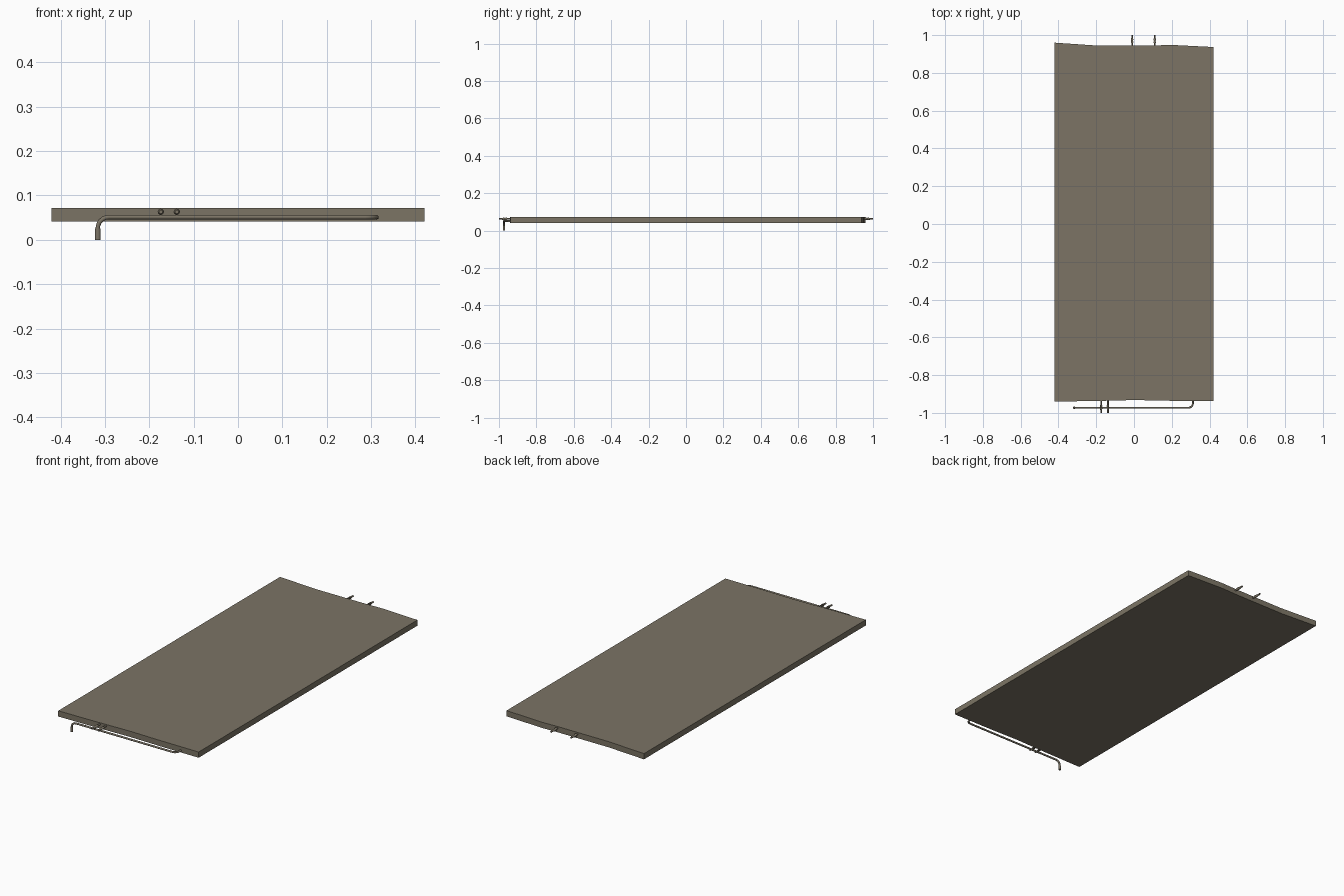
import bpy, bmesh, math
from mathutils import Vector, Matrix

if "Cube" in bpy.data.objects:
    bpy.data.objects.remove(bpy.data.objects["Cube"])

mat = bpy.data.materials.new("taupe")
mat.diffuse_color = (0.20, 0.175, 0.13, 1)
mat.use_nodes = True
mat.node_tree.nodes["Principled BSDF"].inputs["Base Color"].default_value = mat.diffuse_color

def add_mesh(name, bm, smooth=True):
    bmesh.ops.recalc_face_normals(bm, faces=bm.faces)
    me = bpy.data.meshes.new(name)
    bm.to_mesh(me)
    bm.free()
    ob = bpy.data.objects.new(name, me)
    bpy.context.collection.objects.link(ob)
    me.materials.append(mat)
    if smooth:
        bpy.context.view_layer.objects.active = ob
        ob.select_set(True)
        bpy.ops.object.shade_smooth_by_angle(angle=math.radians(35))
        ob.select_set(False)
    return ob

def lathe(name, profile, base, axis, sides=16):
    """Revolve (radius, distance) pairs around an axis, with closed ends."""
    bm = bmesh.new()
    rot = Vector(axis).to_track_quat('Z', 'Y').to_matrix()
    rings = []
    for r, d in profile:
        rings.append([bm.verts.new(Vector(base) + rot @ Vector((
            r * math.cos(2 * math.pi * i / sides),
            r * math.sin(2 * math.pi * i / sides), d))) for i in range(sides)])
    for a, b in zip(rings, rings[1:]):
        for i in range(sides):
            j = (i + 1) % sides
            bm.faces.new((a[i], a[j], b[j], b[i]))
    bm.faces.new(rings[0])
    bm.faces.new(rings[-1])
    return add_mesh(name, bm)

# Flat panel with gently bent ends
outline = [(-0.42, -0.94), (-0.2, -0.937), (0, -0.932), (0.2, -0.936), (0.42, -0.937),
           (0.42, 0.937), (0.2, 0.948), (0.1, 0.945), (-0.2, 0.945), (-0.42, 0.96)]
bm = bmesh.new()
face = bm.faces.new([bm.verts.new((x, y, 0.041)) for x, y in outline])
ext = bmesh.ops.extrude_face_region(bm, geom=[face])
bmesh.ops.translate(bm, vec=(0, 0, 0.031),
                    verts=[v for v in ext["geom"] if isinstance(v, bmesh.types.BMVert)])
add_mesh("panel", bm, smooth=False)

# Barbed hose nipples on both ends
nipple = [(0.0045, 0), (0.0045, 0.028), (0.007, 0.028), (0.0045, 0.036),
          (0.007, 0.036), (0.0045, 0.044), (0.007, 0.044), (0.0045, 0.056), (0.0045, 0.07)]
for i, x in enumerate((-0.174, -0.138)):
    lathe(f"front_nipple_{i + 1}", nipple, (x, -0.93, 0.063), (0, -1, 0))
for i, x in enumerate((-0.01, 0.11)):
    lathe(f"back_nipple_{i + 1}", nipple, (x, 0.93, 0.063), (0, 1, 0))

# Drain pipe along the front, with rounded bends
def rounded(points, radius, steps=6):
    pts = [Vector(p) for p in points]
    out = [pts[0]]
    for p, q, r in zip(pts, pts[1:], pts[2:]):
        a = q + (p - q).normalized() * radius
        b = q + (r - q).normalized() * radius
        centre = a + b - q
        for k in range(steps + 1):
            t = k / steps * math.pi / 2
            out.append(centre + (a - centre) * math.cos(t) + (b - centre) * math.sin(t))
    return out + [pts[-1]]

path = rounded([(0.312, -0.93, 0.051), (0.312, -0.973, 0.051),
                (-0.316, -0.973, 0.051), (-0.316, -0.973, 0.01)], 0.025)
bm = bmesh.new()
sides, rings = 12, []
for i, p in enumerate(path):
    d = path[min(i + 1, len(path) - 1)] - path[max(i - 1, 0)]
    d.normalize()
    # Bends lie in two planes, so a fixed diagonal reference avoids twisting
    u = d.cross(Vector((-1, 1, 1))).normalized()
    w = d.cross(u)
    rings.append([bm.verts.new(p + 0.005 * (u * math.cos(2 * math.pi * k / sides)
                  + w * math.sin(2 * math.pi * k / sides))) for k in range(sides)])
for a, b in zip(rings, rings[1:]):
    for k in range(sides):
        j = (k + 1) % sides
        bm.faces.new((a[k], a[j], b[j], b[k]))
bm.faces.new(rings[0])
bm.faces.new(rings[-1])
add_mesh("drain_pipe", bm)

# Sleeve on the pipe's lower end
lathe("pipe_sleeve", [(0.0065, 0), (0.0065, 0.025)], (-0.316, -0.973, 0), (0, 0, 1))
